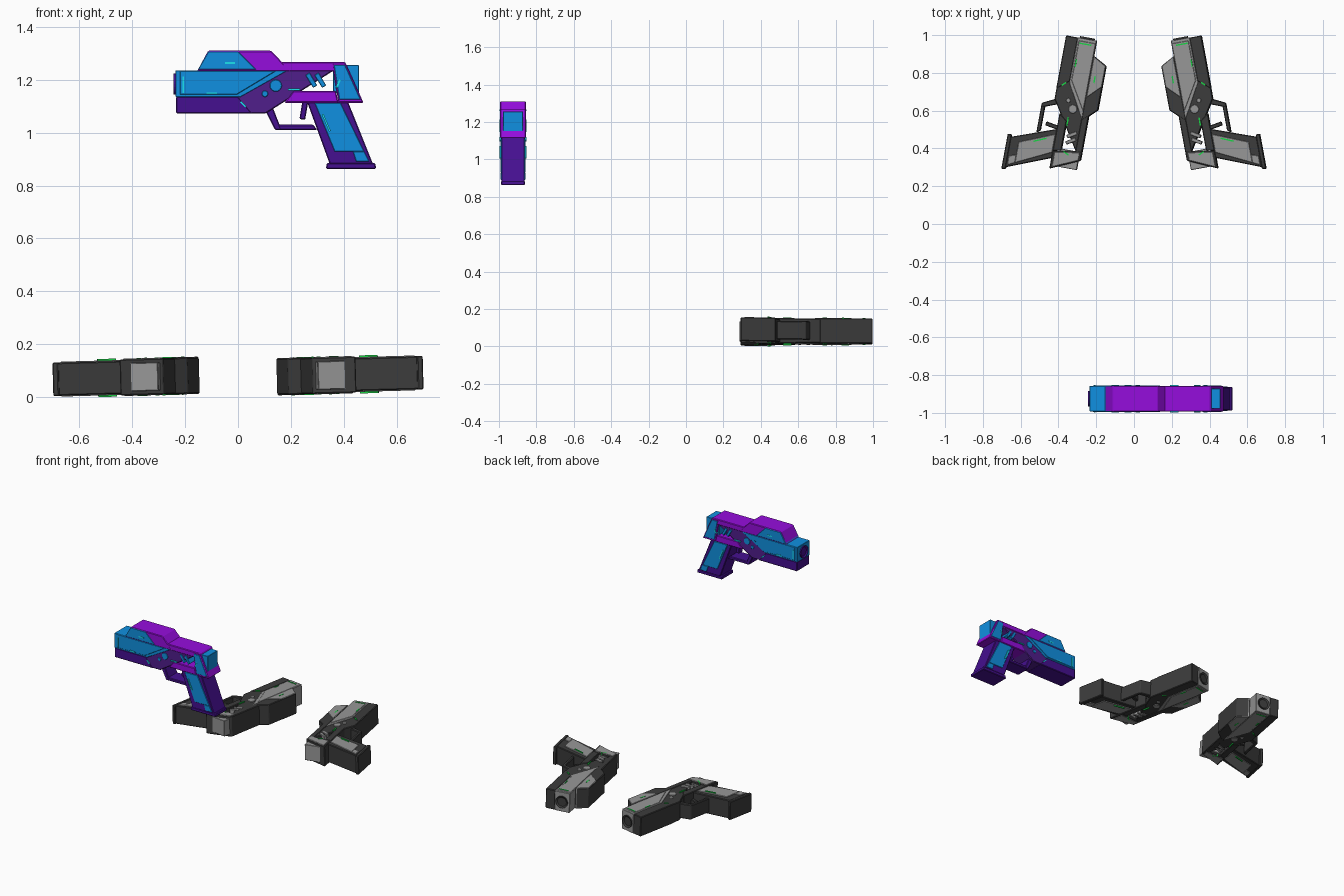
import bpy, bmesh
from math import sin, cos, pi, radians
from mathutils import Matrix, Vector

if "Cube" in bpy.data.objects:
    bpy.data.objects.remove(bpy.data.objects["Cube"])

# Each part has a role; each blaster a colour and each role a half thickness
def palette(prefix, **colours):
    out = {}
    for role, c in colours.items():
        out[role] = bpy.data.materials.new(prefix + "_" + role)
        out[role].diffuse_color = (*c, 1)
    return out

dark, light = [.045] * 3, [.31] * 3
neon = palette("neon", frame=(.06, .005, .28), top=(.3, .004, .72), core=(.08, .013, .26),
               panel=(.005, .28, .75), glow=(.01, .75, .85))
grey = palette("grey", frame=dark, top=dark, core=dark, panel=light, glow=(.01, .65, .06))
HALF = dict(core=.065, frame=.067, top=.0685, panel=.0705, glow=.072)

# Profiles: trapezoid, strip between two points, disc, and a shrunken copy
def trap(v0, v1, a0, b0, a1, b1):
    return [(a0, v0), (b0, v0), (b1, v1), (a1, v1)]

def strip(a, b, w):
    a, b = Vector(a), Vector(b)
    n = (b - a).orthogonal().normalized() * w / 2
    return [a + n, a - n, b - n, b + n]

def disc(u, v, r, n=16):
    return [(u + r * cos(2 * pi * i / n), v + r * sin(2 * pi * i / n)) for i in range(n)]

def shrink(pts, k):
    mid = sum((Vector(p) for p in pts), Vector((0, 0))) / len(pts)
    return [mid + (Vector(p) - mid) * k for p in pts]

def finish(bm, name, mat, matrix, bevel):
    bmesh.ops.recalc_face_normals(bm, faces=bm.faces)
    me = bpy.data.meshes.new(name)
    bm.to_mesh(me)
    bm.free()
    me.materials.append(mat)
    ob = bpy.data.objects.new(name, me)
    bpy.context.collection.objects.link(ob)
    ob.matrix_world = matrix
    if bevel:
        b = ob.modifiers.new("edge", "BEVEL")
        b.width, b.segments, b.limit_method = bevel, 1, "ANGLE"

def blaster(prefix, mats, matrix):
    # Side profile extruded evenly to both sides
    def part(name, role, pts, half=None):
        half = half or HALF[role]
        bm = bmesh.new()
        f = bm.faces.new([bm.verts.new((u, -half, v)) for u, v in pts])
        ext = bmesh.ops.extrude_face_region(bm, geom=[f])["geom"]
        bmesh.ops.translate(bm, verts=[g for g in ext if isinstance(g, bmesh.types.BMVert)],
                            vec=(0, 2 * half, 0))
        bevel = dict(panel=.002, glow=0).get(role, .004)
        finish(bm, f"{prefix}_{name}", mats[role], matrix, bevel)

    # Receiver and barrel
    part("receiver", "core", trap(-.027, .14, -.05, .106, -.05, .37))
    part("under_barrel", "frame", trap(-.028, .037, -.234, .055, -.234, 0))
    part("barrel_block", "panel", trap(.035, .136, -.236, .01, -.236, .19), .0665)
    part("barrel_side", "panel", trap(.044, .134, -.22, -.005, -.22, .145), .069)
    # Slide on top
    part("top_fin", "top", trap(.132, .21, -.155, .2, -.113, .125))
    part("fin_side", "panel", trap(.138, .207, -.152, .07, -.112, 0))
    part("rear_slide", "top", trap(.132, .168, .15, .365, .15, .385), .068)
    # Rear end
    part("lower_band", "top", trap(.013, .058, .175, .38, .21, .37), .068)
    rear = trap(.013, .168, .38, .475, .355, .405)
    part("rear_block", "top", rear)
    part("rear_side", "panel", shrink(rear, .85))
    part("rear_cap", "panel", trap(.05, .156, .36, .457, .36, .457), .053)
    # Trigger and guard
    part("guard_front", "frame", trap(-.09, .02, .14, .165, .085, .122), .05)
    part("guard_bottom", "frame", trap(-.09, -.07, .145, .3, .145, .285), .049)
    part("trigger", "frame", strip((.243, -.05), (.255, .02), .022), .02)
    # Grip
    part("grip", "frame", trap(-.219, .02, .347, .511, .26, .415), .062)
    part("grip_base", "frame", trap(-.237, -.215, .333, .522, .335, .52), .063)
    part("grip_side", "panel", trap(-.172, .012, .366, .478, .29, .388), .066)
    part("grip_side_foot", "panel", trap(-.21, -.172, .447, .497, .435, .478), .066)
    # Studs and vents
    part("large_stud", "panel", disc(.143, .078, .023), .068)
    part("small_stud", "panel", disc(.102, .047, .012), .068)
    for i in range(2):
        u = .263 + .034 * i
        part(f"vent_{i + 1}", "panel", strip((u, .122), (u + .029, .074), .018), .068)
    # Glowing strips: start and direction
    for i, (u, v, du, dv) in enumerate([(-.207, .05, 0, .063), (-.12, .049, .04, 0), (-.05, .163, .038, 0),
                                        (.01, .018, .02, -.02), (.19, .063, .045, 0), (.386, .1, -.014, -.03),
                                        (.32, -.03, .028, -.065)]):
        part(f"glow_strip_{i + 1}", "glow", strip((u, v), (u + du, v + dv), .007))
    # Muzzle: short cylinder with a sunken bore
    bm = bmesh.new()
    bmesh.ops.create_cone(bm, cap_ends=True, segments=24, radius1=.04, radius2=.04, depth=.03,
                          matrix=Matrix.Translation((-.229, 0, .084)) @ Matrix.Rotation(-pi / 2, 4, "Y"))
    front = min(bm.faces, key=lambda f: f.calc_center_median().x)
    bmesh.ops.inset_individual(bm, faces=[front], thickness=.01)
    bmesh.ops.translate(bm, verts=front.verts[:], vec=(.007, 0, 0))
    finish(bm, f"{prefix}_muzzle", mats["frame"], matrix, 0)

# Lying pose: barrel points to +y, grip to the outer side
def lying(side, height, turn=radians(10.5), tilt=radians(-1.6)):
    s, c = sin(turn), cos(turn)
    x, z = Vector((side * s, -c, 0)), Vector((-side * c, -s, 0))
    rot = Matrix((x, z.cross(x), z)).transposed().to_4x4()
    return Matrix.Translation((side * .373, .763, height)) @ Matrix.Rotation(tilt, 4, "Y") @ rot

# Rotation about +y by a negative angle lifts the +x side
blaster("upright", neon, Matrix.Translation((0, -.925, 1.1)))
blaster("left_lying", grey, lying(-1, .076))
blaster("right_lying", grey, lying(1, .083))

for m in bpy.data.materials:
    if m.users and not m.is_grease_pencil:
        m.use_nodes = True
        m.node_tree.nodes["Principled BSDF"].inputs["Base Color"].default_value = m.diffuse_color
